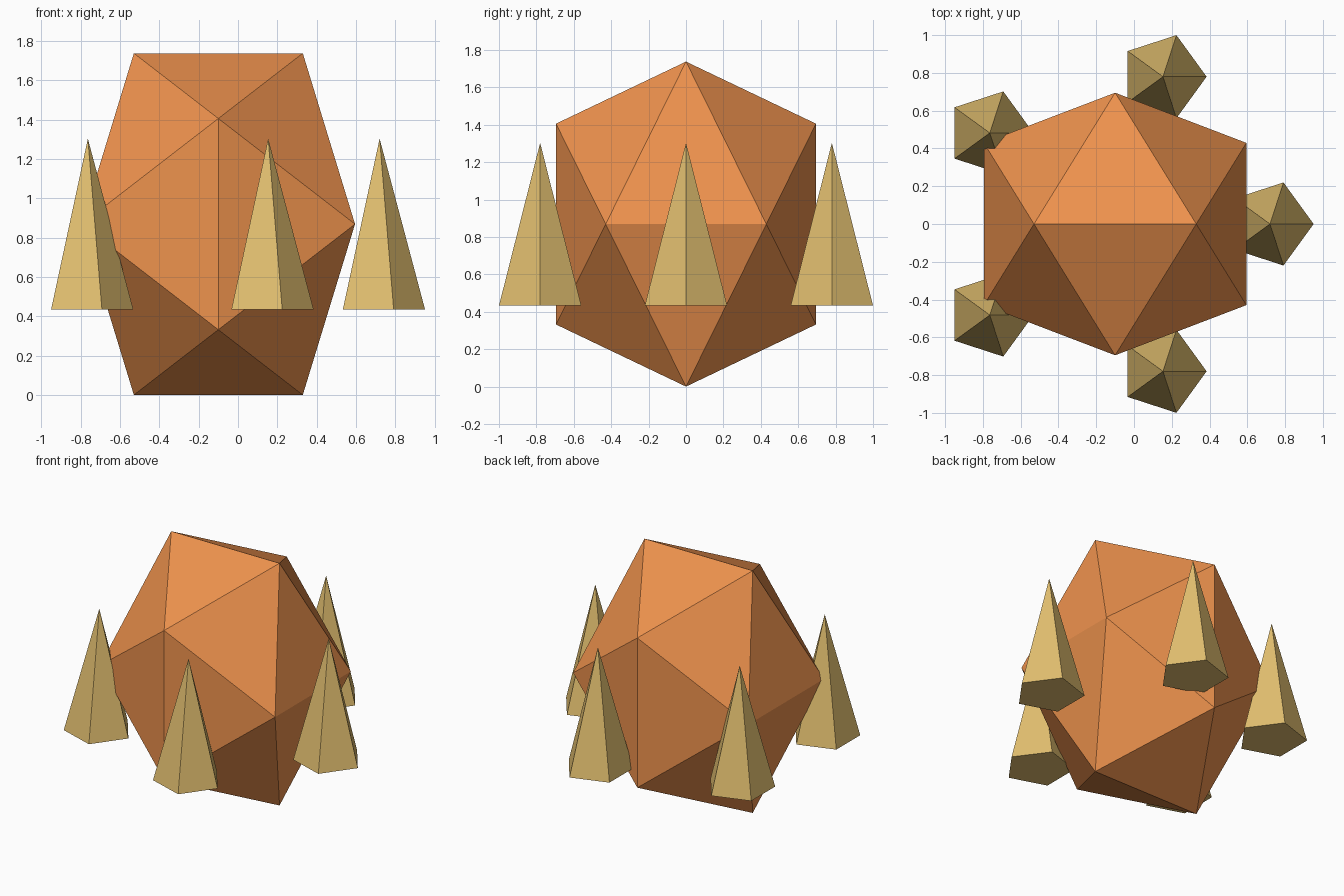
import bpy, bmesh
from math import sin, cos, tau, sqrt

if "Cube" in bpy.data.objects:
    bpy.data.objects.remove(bpy.data.objects["Cube"])

CX = -0.10                 # x of the ring centre
MID = 0.869                # height of the body centre
RING = 0.82                # distance of spikes from the centre
SPIKE_R, SPIKE_H = 0.231, 0.869


def material(name, rgb):
    mat = bpy.data.materials.new(name)
    mat.diffuse_color = (*rgb, 1)
    mat.use_nodes = True
    mat.node_tree.nodes["Principled BSDF"].inputs["Base Color"].default_value = mat.diffuse_color
    return mat


def add_object(name, mesh, location, mat):
    mesh.materials.append(mat)
    obj = bpy.data.objects.new(name, mesh)
    obj.location = location
    bpy.context.collection.objects.link(obj)
    return obj


orange = material("orange", (0.86, 0.29, 0.075))
sand = material("sand", (0.76, 0.52, 0.16))

# Body: icosahedron from three golden rectangles, stretched upwards
a = 0.4295
b = a * (1 + sqrt(5)) / 2
bm = bmesh.new()
for s in (-1, 1):
    for t in (-1, 1):
        for p in ((s * a, 0, t * b), (s * b, t * a, 0), (0, s * b, t * a)):
            bm.verts.new((p[0], p[1], p[2] * 1.25))
bmesh.ops.convex_hull(bm, input=bm.verts[:])
bmesh.ops.recalc_face_normals(bm, faces=bm.faces[:])
body_mesh = bpy.data.meshes.new("body")
bm.to_mesh(body_mesh)
bm.free()
add_object("faceted_body", body_mesh, (CX, 0, MID), orange)

# Spikes: five-sided pyramids, all turned the same way, in a ring of five
base = [(SPIKE_R * cos(tau * i / 5), SPIKE_R * sin(tau * i / 5), 0) for i in range(5)]
sides = [(i, (i + 1) % 5, 5) for i in range(5)]
for k in range(5):
    mesh = bpy.data.meshes.new("spike")
    mesh.from_pydata(base + [(0, 0, SPIKE_H)], [], sides + [(4, 3, 2, 1, 0)])
    angle = tau * k / 5
    add_object(f"spike_{k + 1}", mesh,
               (CX + RING * cos(angle), RING * sin(angle), MID / 2), sand)
